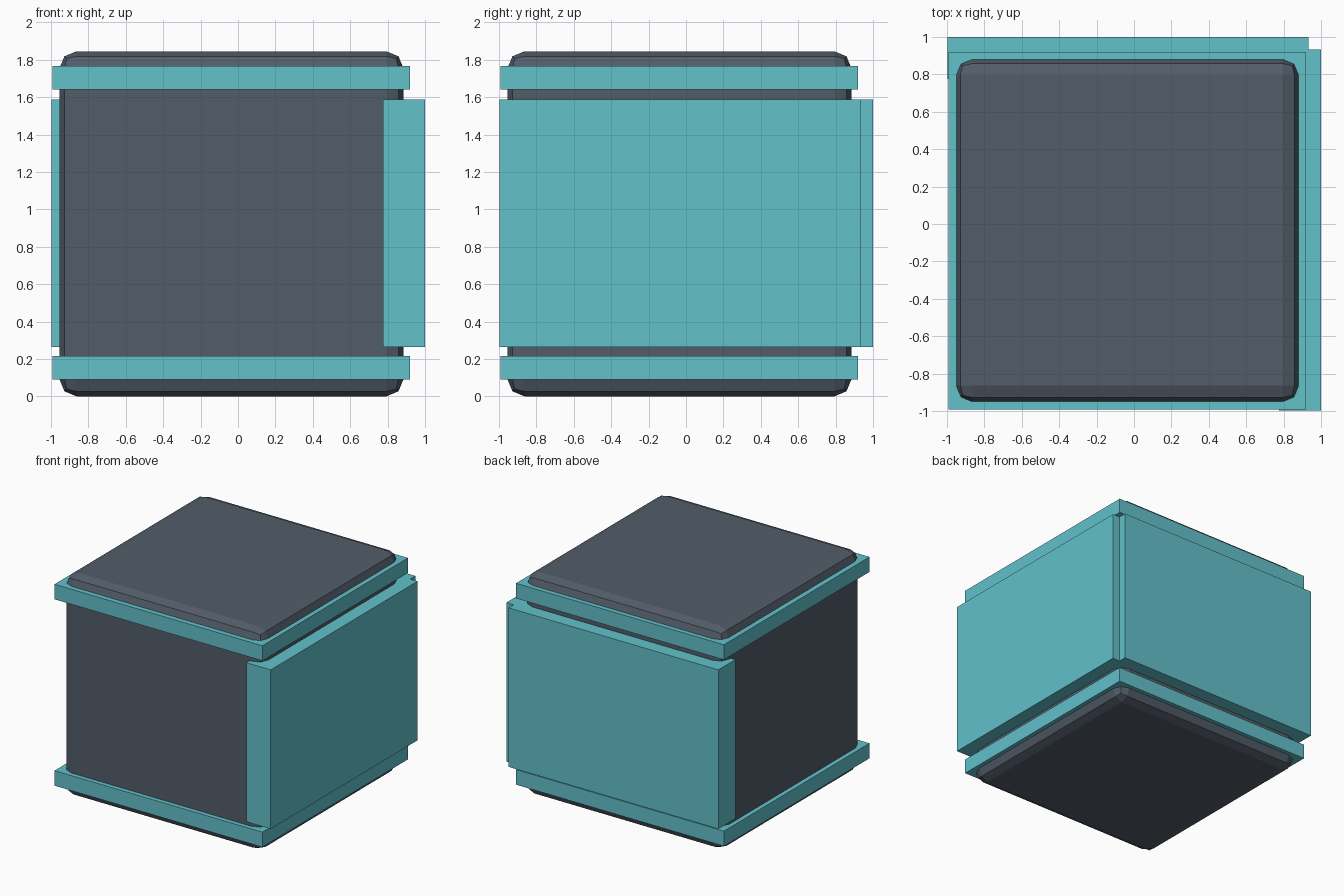
import bpy, bmesh

if "Cube" in bpy.data.objects:
    bpy.data.objects.remove(bpy.data.objects["Cube"])


def material(name, rgb):
    m = bpy.data.materials.new(name)
    m.diffuse_color = (*rgb, 1.0)
    m.use_nodes = True
    m.node_tree.nodes["Principled BSDF"].inputs["Base Color"].default_value = m.diffuse_color
    return m


dark = material("slate grey", (0.085, 0.108, 0.140))
teal = material("light teal", (0.122, 0.533, 0.591))


def box(name, lo, hi, mat, bevel=0.0):
    """Axis-aligned box between two corners, optionally with rounded edges."""
    bm = bmesh.new()
    bmesh.ops.create_cube(bm, size=1.0)
    for v in bm.verts:
        v.co = [lo[i] + (v.co[i] + 0.5) * (hi[i] - lo[i]) for i in range(3)]
    mesh = bpy.data.meshes.new(name)
    bm.to_mesh(mesh)
    bm.free()
    mesh.materials.append(mat)
    ob = bpy.data.objects.new(name, mesh)
    bpy.context.collection.objects.link(ob)
    if bevel:
        mod = ob.modifiers.new("Rounded edges", "BEVEL")
        mod.width = bevel
        mod.segments = 2
    return ob


# Rounded dark core
box("core", (-0.955, -0.955, 0.0), (0.885, 0.885, 1.845), dark, 0.092)

# Bands around the bottom and the top
for name, z in (("lower_band", 0.09), ("upper_band", 1.64)):
    box(name, (-0.993, -0.993, z), (0.92, 0.92, z + 0.125), teal)

# Side and back panels, leaving a small notch at their shared corner
Z0, Z1 = 0.265, 1.588
box("right_panel", (0.775, -0.998, Z0), (1.0, 0.932, Z1), teal)
box("back_panel", (-0.998, 0.775, Z0), (0.932, 1.0, Z1), teal)
